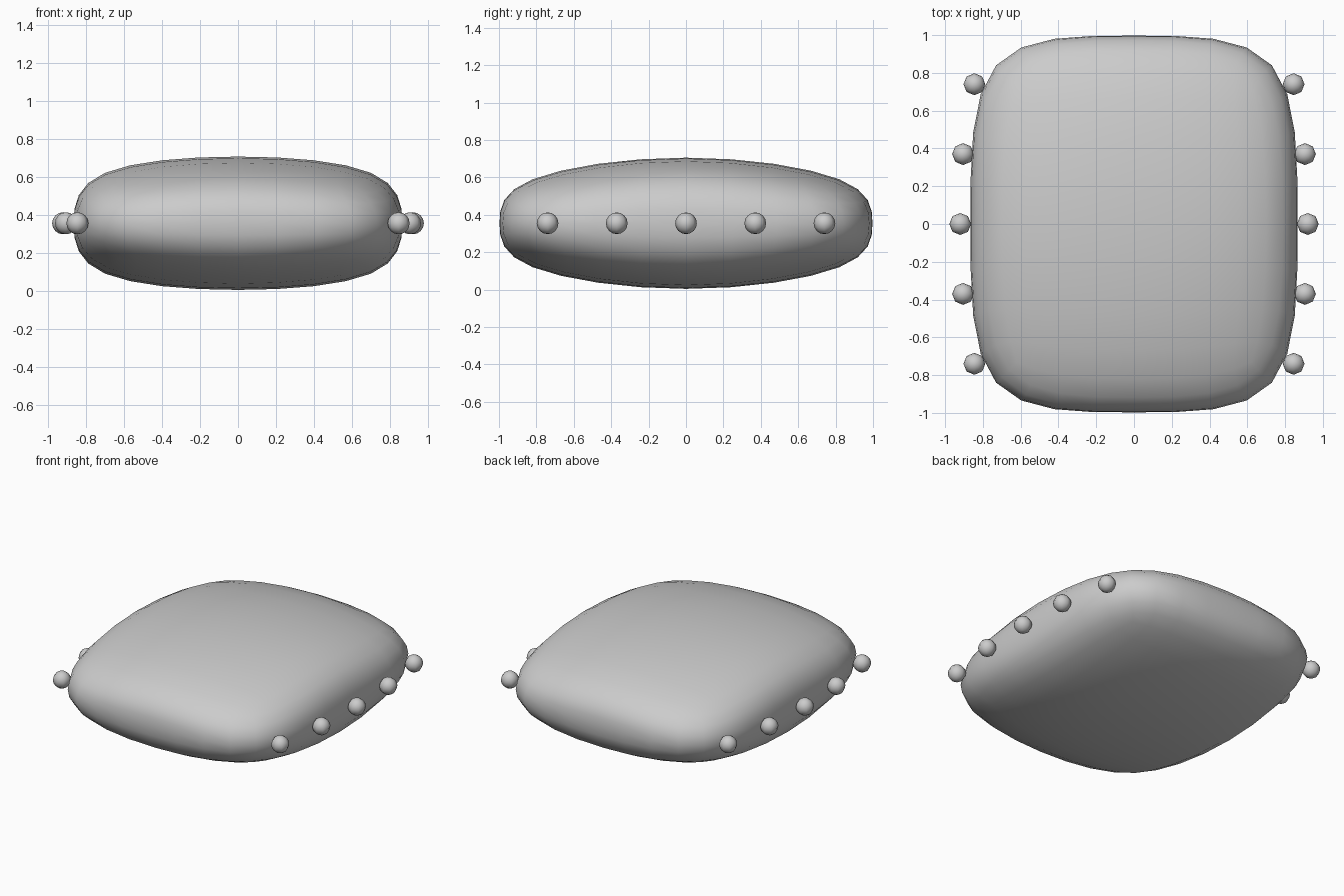
import bpy, bmesh
from mathutils import Vector

if "Cube" in bpy.data.objects:
    bpy.data.objects.remove(bpy.data.objects["Cube"], do_unlink=True)

MID_Z = 0.355

grey = bpy.data.materials.new("plain_grey")
grey.use_nodes = True
grey.diffuse_color = (0.6, 0.6, 0.6, 1)
grey.node_tree.nodes["Principled BSDF"].inputs["Base Color"].default_value = (0.6, 0.6, 0.6, 1)


def add_object(name, bm, location):
    mesh = bpy.data.meshes.new(name)
    bm.to_mesh(mesh)
    bm.free()
    mesh.materials.append(grey)
    mesh.shade_smooth()
    obj = bpy.data.objects.new(name, mesh)
    obj.location = location
    bpy.context.collection.objects.link(obj)
    return obj


# Cushion: a box cut once each way, puffed out, then subdivided.
# Keys tell which axes (x, y, z) a cage point lies out along.
CAGE = {
    (1, 0, 0): (0.853, 0, 0),
    (0, 1, 0): (0, 0.979, 0),
    (0, 0, 1): (0, 0, 0.412),
    (1, 1, 0): (0.944, 1.06, 0),
    (1, 0, 1): (0.867, 0, 0.375),
    (0, 1, 1): (0, 1.009, 0.298),
    (1, 1, 1): (0.754, 0.919, 0.162),
}
bm = bmesh.new()
bmesh.ops.create_cube(bm, size=2)
bmesh.ops.subdivide_edges(bm, edges=bm.edges[:], cuts=1, use_grid_fill=True)
for v in bm.verts:
    signs = [round(c) for c in v.co]
    size = CAGE[tuple(abs(s) for s in signs)]
    v.co = Vector([s * d for s, d in zip(signs, size)])
cushion = add_object("cushion", bm, (0, 0, MID_Z))
subdivision = cushion.modifiers.new("rounding", "SUBSURF")
subdivision.levels = subdivision.render_levels = 2

# Beads along both long sides
for side, label in ((1, "left"), (-1, "right")):
    for i, x in enumerate((0.845, 0.905, 0.92, 0.905, 0.845)):
        bm = bmesh.new()
        bmesh.ops.create_uvsphere(bm, u_segments=8, v_segments=8, radius=0.058)
        add_object(f"{label}_bead_{i + 1}", bm, (side * x, (i - 2) * 0.37, MID_Z))
